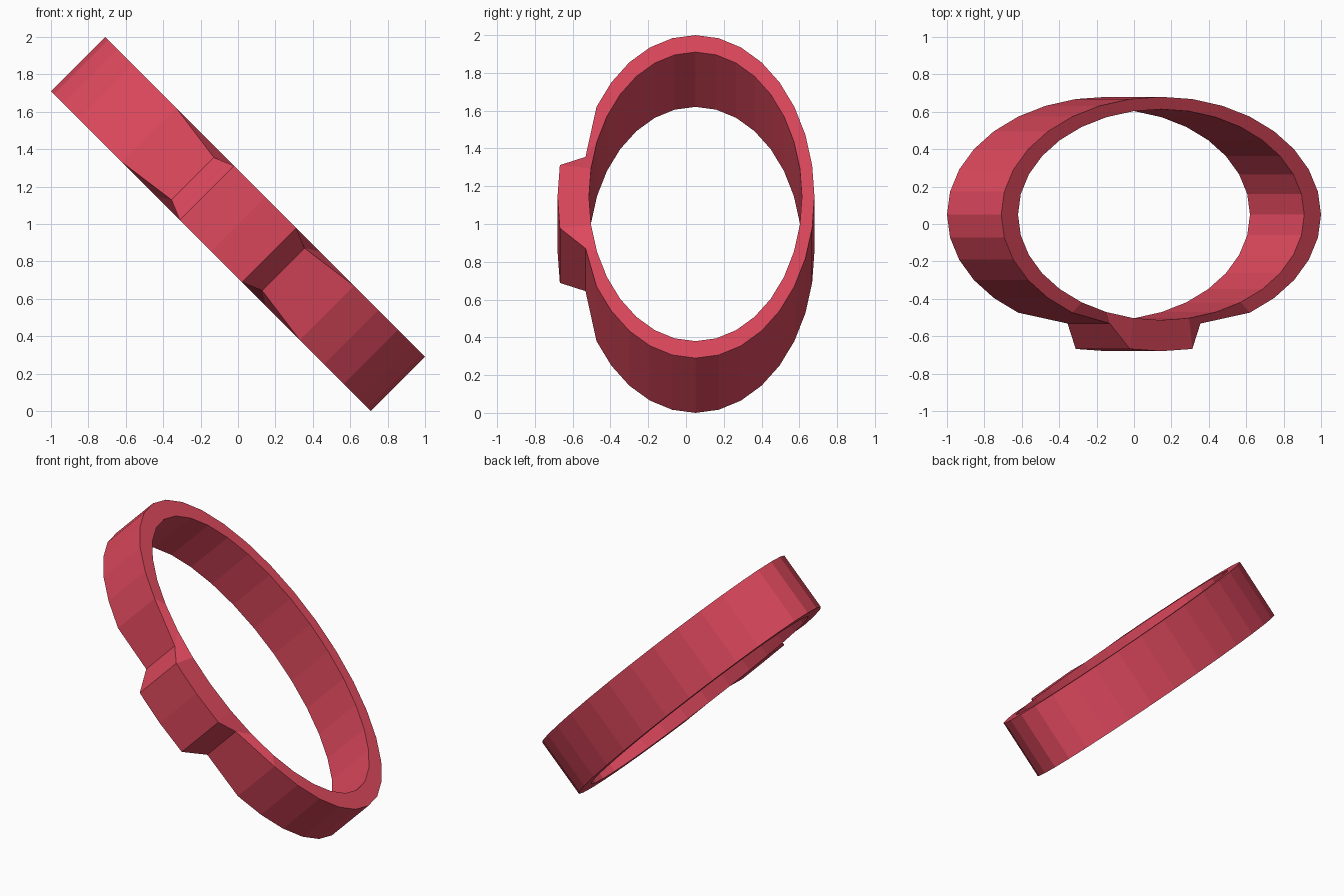
import bpy, bmesh
from math import sin, cos, pi, radians
from mathutils import Matrix

if "Cube" in bpy.data.objects:
    bpy.data.objects.remove(bpy.data.objects["Cube"])

N = 32                      # sides of the band
RU, RY = 1.209, 0.63        # outer radii (long axis, y)
INNER = 0.895               # inner / outer ratio
HALF_W = 0.205              # half band width
CY = 0.05                   # band centre in y

bm = bmesh.new()
FRONT = 3 * N // 4          # segment index at the -y side
rings = []
for k in range(N):
    a = 2 * pi * k / N
    u, y, w = RU * cos(a), CY + RY * sin(a), HALF_W
    d = abs(k - FRONT)
    if d <= 1:              # raised front plate
        y -= 0.10
    elif d == 2:            # pinched neck beside the plate
        u, w = u * 0.74, 0.16
    iu, iy = RU * INNER * cos(a), CY + RY * INNER * sin(a)
    rings.append([bm.verts.new(p) for p in (
        (u, y, -w), (u, y, w), (iu, iy, HALF_W), (iu, iy, -HALF_W))])

# skin the four-sided cross-sections into a closed loop
for k in range(N):
    r, s = rings[k], rings[(k + 1) % N]
    for i in range(4):
        j = (i + 1) % 4
        bm.faces.new((r[i], s[i], s[j], r[j]))
bmesh.ops.recalc_face_normals(bm, faces=bm.faces)

# tilt the ring so its axis points to (1, 0, 1), lifted onto the floor
bm.transform(Matrix.Translation((0, 0, 1)) @ Matrix.Rotation(radians(45), 4, 'Y'))

mesh = bpy.data.meshes.new("ring_band")
bm.to_mesh(mesh)
bm.free()
ring = bpy.data.objects.new("ring_band", mesh)
bpy.context.collection.objects.link(ring)

mat = bpy.data.materials.new("red")
mat.diffuse_color = (0.71, 0.064, 0.107, 1)
mat.use_nodes = True
mat.node_tree.nodes["Principled BSDF"].inputs["Base Color"].default_value = mat.diffuse_color
mesh.materials.append(mat)
